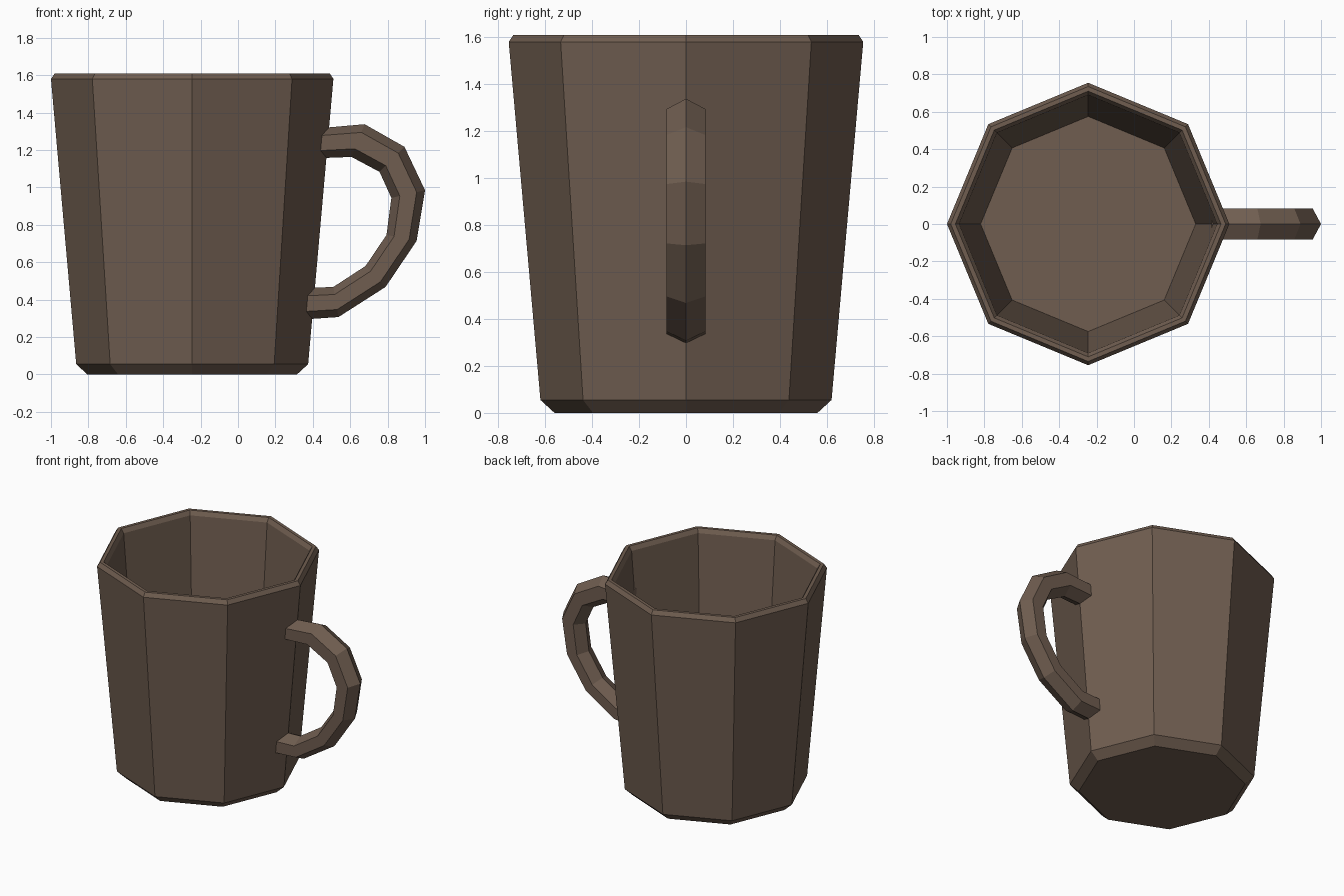
import bpy, bmesh, math

if "Cube" in bpy.data.objects:
    bpy.data.objects.remove(bpy.data.objects["Cube"])

brown = bpy.data.materials.new("brown_glaze")
brown.diffuse_color = (0.16, 0.11, 0.08, 1)
brown.use_nodes = True
brown.node_tree.nodes["Principled BSDF"].inputs["Base Color"].default_value = brown.diffuse_color


def loft(name, rings):
    """Skin a list of closed rings of points and cap both ends."""
    bm = bmesh.new()
    loops = [[bm.verts.new(p) for p in ring] for ring in rings]
    n = len(loops[0])
    for a, b in zip(loops, loops[1:]):
        for i in range(n):
            j = (i + 1) % n
            bm.faces.new((a[i], a[j], b[j], b[i]))
    bm.faces.new(loops[0][::-1])
    bm.faces.new(loops[-1])
    bmesh.ops.recalc_face_normals(bm, faces=bm.faces)
    mesh = bpy.data.meshes.new(name)
    bm.to_mesh(mesh)
    bm.free()
    mesh.materials.append(brown)
    obj = bpy.data.objects.new(name, mesh)
    bpy.context.collection.objects.link(obj)
    return obj


# Cup: octagonal profile up the outside, over the rim, down to the inner floor
CUP_X = -0.245
profile = [(0.56, 0), (0.62, 0.055), (0.755, 1.58), (0.735, 1.61),
           (0.71, 1.61), (0.69, 1.58), (0.575, 0.15)]


def octagon(r, z):
    return [(CUP_X + r * math.cos(k * math.pi / 4),
             r * math.sin(k * math.pi / 4), z) for k in range(8)]


loft("cup", [octagon(r, z) for r, z in profile])

# Handle: hexagonal section swept between outer and inner ridge lines (x, z)
outer = [(0.415, 1.315), (0.677, 1.338), (0.89, 1.217), (1.0, 0.985),
         (0.955, 0.714), (0.789, 0.468), (0.537, 0.307), (0.36, 0.295)]
inner = [(0.415, 1.156), (0.607, 1.163), (0.757, 1.083), (0.82, 0.944),
         (0.794, 0.746), (0.682, 0.58), (0.51, 0.468), (0.36, 0.462)]
HALF = 0.083
section = [(0, 0), (0.25, HALF), (0.75, HALF), (1, 0), (0.75, -HALF), (0.25, -HALF)]


def hexagon(o, i):
    return [(o[0] + (i[0] - o[0]) * t, y, o[1] + (i[1] - o[1]) * t)
            for t, y in section]


loft("handle", [hexagon(o, i) for o, i in zip(outer, inner)])
